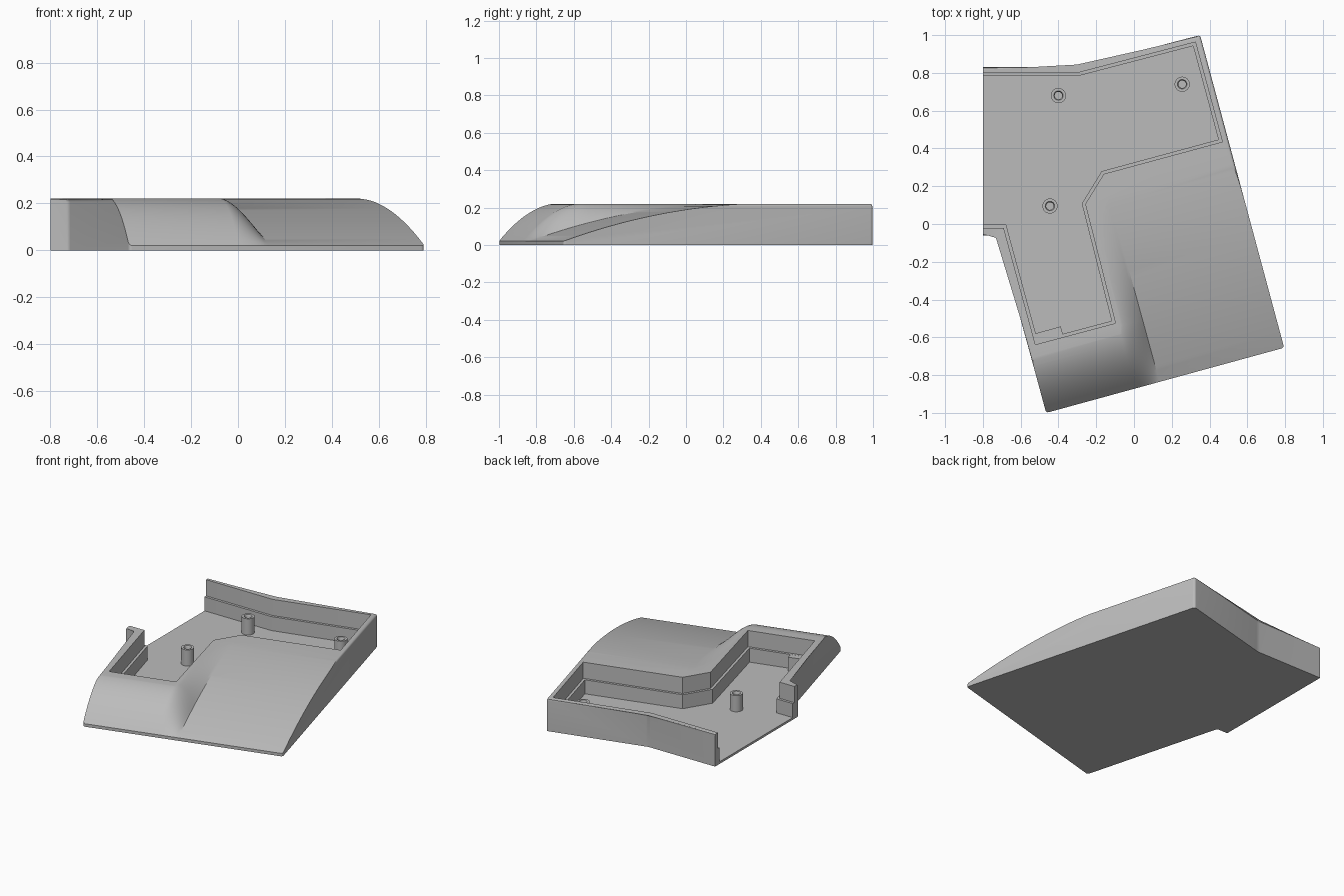
import bpy, bmesh, math
from mathutils import Vector, Matrix

if "Cube" in bpy.data.objects:
    bpy.data.objects.remove(bpy.data.objects["Cube"])

HEIGHT, FLOOR, LEDGE, LIP = 0.22, 0.015, 0.11, 0.02
TURN = Matrix.Rotation(math.radians(15.3), 4, 'Z')

grey = bpy.data.materials.new("matte_grey")
grey.use_nodes = True
grey.diffuse_color = (0.5, 0.5, 0.5, 1)
bsdf = next(n for n in grey.node_tree.nodes if n.type == 'BSDF_PRINCIPLED')
bsdf.inputs["Base Color"].default_value = grey.diffuse_color


def finish(bm, name, helper=False):
    bmesh.ops.recalc_face_normals(bm, faces=bm.faces)
    mesh = bpy.data.meshes.new(name)
    bm.to_mesh(mesh)
    bm.free()
    mesh.materials.append(grey)
    ob = bpy.data.objects.new(name, mesh)
    bpy.context.collection.objects.link(ob)
    ob.hide_render = helper
    return ob


def smooth(ob, degrees=28):
    for p in ob.data.polygons:
        p.use_smooth = True
    ob.data.set_sharp_from_angle(angle=math.radians(degrees))


def prism(points, z0, z1):
    bm = bmesh.new()
    low = [bm.verts.new((x, y, z0)) for x, y in points]
    top = [bm.verts.new((x, y, z1)) for x, y in points]
    bm.faces.new(low)
    bm.faces.new(top)
    n = len(points)
    for i in range(n):
        j = (i + 1) % n
        bm.faces.new((low[i], low[j], top[j], top[i]))
    return bm


def inset(points, d):
    # mitred inward offset of a clockwise outline
    out = []
    for i, p in enumerate(points):
        p, a, b = Vector(p), Vector(points[i - 1]), Vector(points[(i + 1) % len(points)])
        e, f = (p - a).normalized(), (b - p).normalized()
        n1, n2 = Vector((e.y, -e.x)), Vector((f.y, -f.x))
        out.append(tuple(p + (n1 + n2) * d / (1 + n1.dot(n2))))
    return out


def spread(a, b, n):
    return [a + (b - a) * i / n for i in range(n)]


# Sculpted top: steep raised pad blending into a long shallow slope
FRONT, SIDE_A, SIDE_B = -0.842, -0.225, -0.09


def rise(v, length):
    t = min(max((v - FRONT) / length, 0), 1)
    return LIP + (HEIGHT + 0.003 - LIP) * (1 - (1 - t) ** 2)


def top_height(u, v):
    t = min(max((u - SIDE_A) / (SIDE_B - SIDE_A), 0), 1)
    pad, slope = rise(v, 0.34), rise(v, 1.15)
    return slope + (pad - slope) * (1 - t ** 1.6)


us = [-1.4] + spread(SIDE_A, SIDE_B, 10) + [SIDE_B, 1.4]
vs = [-1.0] + spread(FRONT, FRONT + 0.34, 16) + spread(FRONT + 0.34, FRONT + 1.15, 18) + [FRONT + 1.15, 1.5]
bm = bmesh.new()
grid = [[bm.verts.new((u, v, top_height(u, v))) for u in us] for v in vs]
for r0, r1 in zip(grid, grid[1:]):
    for i in range(len(us) - 1):
        bm.faces.new((r0[i], r0[i + 1], r1[i + 1], r1[i]))
new = bmesh.ops.extrude_face_region(bm, geom=bm.faces[:])["geom"]
for g in new:
    if isinstance(g, bmesh.types.BMVert):
        g.co.z = -0.1
bm.transform(TURN)
sculpt = finish(bm, "sculpt_cutter", True)

# Housing outline, with softened rim and corners
outline = [(-0.8, 0.83), (-0.3, 0.83), (0.35, 1.0), (0.795, -0.655),
           (-0.465, -1.0), (-0.72, -0.06), (-0.8, -0.06)]
bm = prism(outline, 0, HEIGHT)
rim = []
for e in bm.edges:
    a, b = e.verts
    mid = (a.co + b.co) / 2
    if mid.z > 0.01 and mid.x > -0.79:
        rim.append(e)
bmesh.ops.bevel(bm, geom=rim, offset=0.014, segments=4, profile=0.5,
                affect='EDGES', clamp_overlap=True)
body = finish(bm, "housing")

# Recess with a stepped wall, open on one side
recess = [(-0.9, 0.80), (-0.3, 0.80), (0.325, 0.963), (0.468, 0.435), (-0.16, 0.265),
          (-0.258, 0.105), (-0.098, -0.525), (-0.522, -0.638), (-0.69, -0.02), (-0.9, -0.02)]
upper = finish(prism(recess, LEDGE, 0.4), "upper_recess_cutter", True)
lower = finish(prism(inset(recess, 0.017), FLOOR, 0.3), "lower_recess_cutter", True)

for cutter, mode in ((sculpt, 'INTERSECT'), (upper, 'DIFFERENCE'), (lower, 'DIFFERENCE')):
    mod = body.modifiers.new(cutter.name, 'BOOLEAN')
    mod.object, mod.operation, mod.solver = cutter, mode, 'EXACT'
bpy.context.view_layer.update()
result = body.evaluated_get(bpy.context.evaluated_depsgraph_get())
mesh = bpy.data.meshes.new_from_object(result)
body.modifiers.clear()
body.data = mesh
for cutter in (sculpt, upper, lower):
    bpy.data.objects.remove(cutter)
smooth(body)

# Small block thickening the lower step
bm = bmesh.new()
bmesh.ops.create_cube(bm, size=1)
bm.transform(Matrix.Translation((-0.455, -0.592, (FLOOR + LEDGE) / 2)) @ TURN
             @ Matrix.Diagonal((0.155, 0.06, LEDGE - FLOOR - 0.001, 1)))
finish(bm, "step_block")


# Screw posts with blind holes
def post(name, x, y, sides=32):
    profile = [(0.04, 0.01), (0.04, 0.125), (0.025, 0.125), (0.02, 0.115), (0.02, 0.06)]
    bm = bmesh.new()
    rings = [[bm.verts.new((x + r * math.cos(k * math.tau / sides),
                            y + r * math.sin(k * math.tau / sides), z))
              for k in range(sides)] for r, z in profile]
    for a, b in zip(rings, rings[1:]):
        for k in range(sides):
            j = (k + 1) % sides
            bm.faces.new((a[k], a[j], b[j], b[k]))
    bm.faces.new(rings[0])
    bm.faces.new(rings[-1])
    smooth(finish(bm, name))


for name, x, y in (("post_back_right", -0.40, 0.68), ("post_back_left", 0.255, 0.74),
                   ("post_front", -0.445, 0.095)):
    post(name, x, y)
